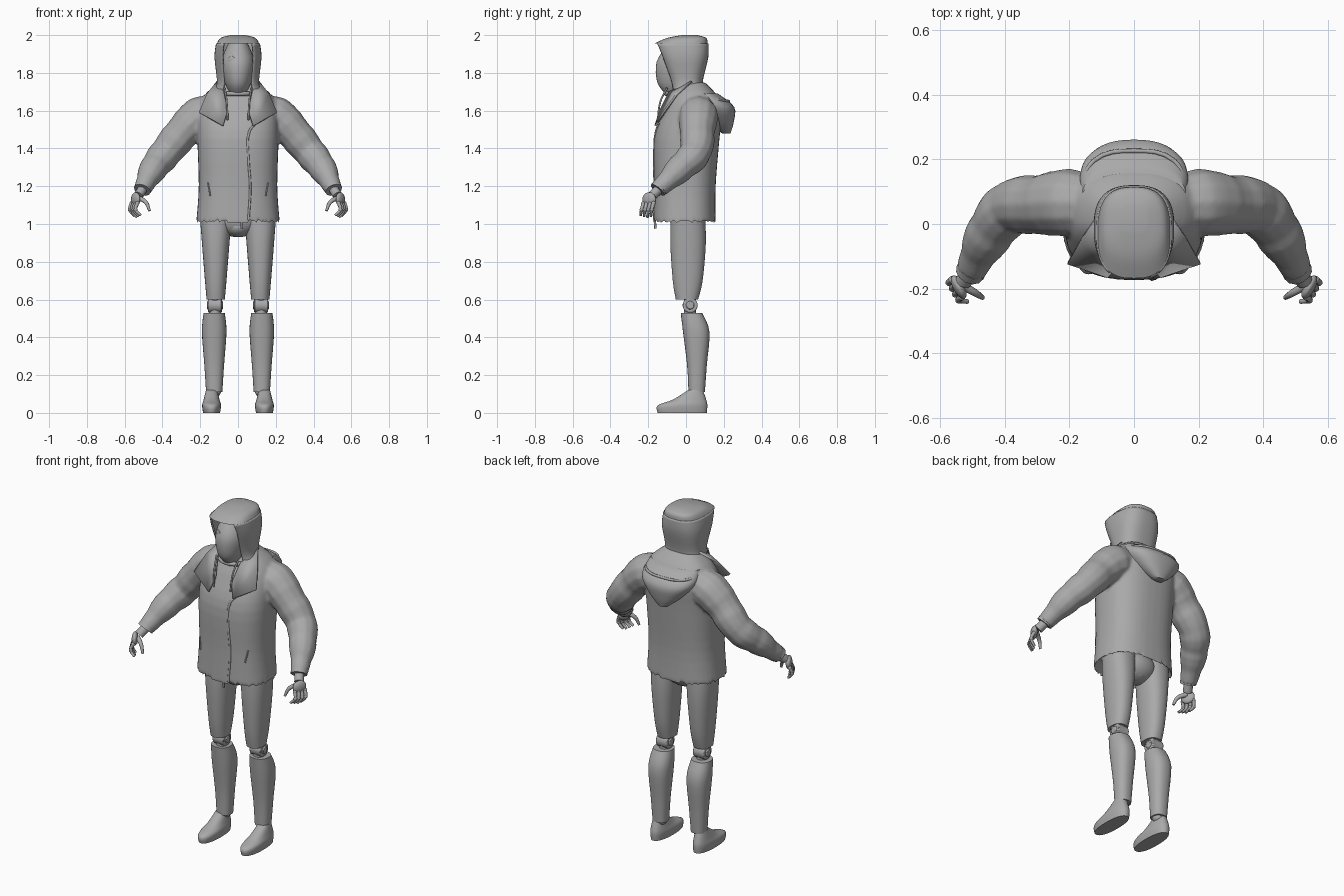
import bpy, bmesh
from math import sin, cos, pi, radians, copysign
from mathutils import Vector

if "Cube" in bpy.data.objects:
    bpy.data.objects.remove(bpy.data.objects["Cube"])

grey_colour = (0.4, 0.4, 0.4, 1)
grey = bpy.data.materials.new("matte_grey")
grey.use_nodes = True
grey.diffuse_color = grey_colour
grey.node_tree.nodes["Principled BSDF"].inputs["Base Color"].default_value = grey_colour


def select(*objects):
    bpy.ops.object.select_all(action='DESELECT')
    for item in objects:
        item.select_set(True)
    bpy.context.view_layer.objects.active = objects[0]


def finish(item, angle=50):
    item.data.materials.clear()
    item.data.materials.append(grey)
    select(item)
    bpy.ops.object.shade_smooth_by_angle(angle=radians(angle))
    return item


def link(name, data):
    item = bpy.data.objects.new(name, data)
    bpy.context.collection.objects.link(item)
    return item


def from_bmesh(name, bm):
    bmesh.ops.recalc_face_normals(bm, faces=bm.faces)
    mesh = bpy.data.meshes.new(name)
    bm.to_mesh(mesh)
    bm.free()
    return link(name, mesh)


def add_modifier(item, kind, **settings):
    modifier = item.modifiers.new(kind.title(), kind)
    for key, value in settings.items():
        setattr(modifier, key, value)


def smooth(keys, steps=4):
    """Spline through a few key points of four numbers each."""
    keys = [Vector(key) for key in keys]
    padded = [keys[0], *keys, keys[-1]]
    result = []
    for a, b, c, d in zip(padded, padded[1:], padded[2:], padded[3:]):
        for i in range(steps):
            t = i / steps
            bend = (2 * a - 5 * b + 4 * c - d) * t * t + (3 * b - a - 3 * c + d) * t ** 3
            result.append(b + ((c - a) * t + bend) / 2)
    return result + [keys[-1]]


def loft(name, keys, centre=0, power=2.3, reach=180, hollow=0, count=40):
    """Superellipse rings; key = height, half width, front y, back y."""
    closed = reach == 180
    rings = smooth(keys)
    if hollow:
        height, half, front, back = rings[0]
        rim = hollow / 2
        rings.insert(0, (height + hollow, half - rim, front + rim, back - rim))
    bm = bmesh.new()
    rows = []
    for height, half, front, back in rings:
        row = []
        for i in range(count if closed else count + 1):
            angle = radians(reach) * (2 * i / count - 1)
            across, along = (copysign(abs(f) ** (2 / power), f) for f in (sin(angle), cos(angle)))
            row.append(bm.verts.new((centre + half * across,
                                     (front + back + (back - front) * along) / 2, height)))
        rows.append(row)
    for low, high in zip(rows, rows[1:]):
        for i in range(count):
            j = (i + 1) % len(low)
            bm.faces.new((low[i], low[j], high[j], high[i]))
    if closed:
        bm.faces.new(rows[0])
        bm.faces.new(rows[-1])
    return from_bmesh(name, bm)


def tube(name, points, side=1):
    """Round smooth tube; point = x, y, z, radius."""
    curve = bpy.data.curves.new(name, 'CURVE')
    curve.dimensions = '3D'
    curve.bevel_depth = 1
    curve.bevel_resolution = curve.resolution_u = 4
    curve.use_fill_caps = True
    spline = curve.splines.new('BEZIER')
    spline.bezier_points.add(len(points) - 1)
    for knot, (x, y, z, radius) in zip(spline.bezier_points, points):
        knot.co, knot.radius = (side * x, y, z), radius
        knot.handle_left_type = knot.handle_right_type = 'AUTO'
    select(link(name, curve))
    bpy.ops.object.convert(target='MESH')
    return finish(bpy.context.object)


def cord(name, path, radius, side=1):
    return tube(name, [(*point, radius) for point in path], side)


def ball(name, location, size, rotation=(0, 0, 0)):
    bpy.ops.mesh.primitive_uv_sphere_add(segments=20, ring_count=12, location=location, rotation=rotation)
    item = bpy.context.object
    item.name, item.scale = name, size
    finish(item)


def disc(name, location, radius, depth):
    bpy.ops.mesh.primitive_cylinder_add(vertices=24, radius=radius, depth=depth,
                                        location=location, rotation=(0, pi / 2, 0))
    item = bpy.context.object
    item.name = name
    add_modifier(item, 'BEVEL', width=0.005, segments=2)
    finish(item)


def plate(name, corners, thickness, side=1):
    bm = bmesh.new()
    bm.faces.new([bm.verts.new((side * x, y, z)) for x, y, z in corners])
    item = from_bmesh(name, bm)
    add_modifier(item, 'SOLIDIFY', thickness=thickness, offset=0)
    finish(item)


# Jacket: body with hollow hem, and wrinkled sleeves fused into one cloth surface
jacket = loft("jacket", [(1, .222, -.174, .157), (1.2, .208, -.17, .157), (1.45, .215, -.17, .177),
                         (1.6, .21, -.12, .19), (1.68, .18, -.08, .165), (1.75, .1, -.05, .1)],
              power=2.5, hollow=.06)
sleeve = smooth([(.1, .06, 1.6, .08), (.2, .066, 1.57, .105), (.28, .06, 1.5, .095),
                 (.38, .05, 1.38, .086), (.45, -.035, 1.29, .074), (.505, -.145, 1.185, .045)])
for i, knot in enumerate(sleeve):
    knot.w *= 1 + .06 * sin(2 * i) * i / len(sleeve)
sleeves = [tube("sleeve", sleeve, side) for side in (1, -1)]
select(jacket, *sleeves)
bpy.ops.object.join()
add_modifier(jacket, 'REMESH', mode='VOXEL', voxel_size=.009)
add_modifier(jacket, 'SMOOTH', factor=.5, iterations=5)
bpy.ops.object.convert(target='MESH')
finish(jacket, 60)

# Spare hood hanging on the back, with its rolled rim
finish(loft("hanging_hood", [(1.48, .03, .19, .235), (1.54, .1, .12, .253),
                             (1.62, .165, .04, .255), (1.69, .16, .01, .17)]))
rim = [(-.16, .12, 1.66), (-.125, .195, 1.655), (0, .226, 1.65)]
cord("hanging_hood_rim", rim + [(-x, y, z) for x, y, z in rim[-2::-1]], .007)

# Raised hood, open at the face, with a closed crown forming the brim
brim = (1.955, .112, -.168, .115)
hood = loft("raised_hood", [(1.67, .145, -.08, .11), (1.74, .108, -.08, .083), (1.88, .12, -.135, .113), brim],
            power=2.7, reach=145)
add_modifier(hood, 'SOLIDIFY', thickness=.009, offset=0)
finish(hood)
finish(loft("hood_crown", [brim, (1.985, .092, -.1, .107), (2, .04, -.02, .06)], power=2.7), 60)

# Masked head with a lens, neck and collar
finish(loft("mask", [(1.69, .04, -.11, 0), (1.75, .07, -.152, .06),
                     (1.86, .087, -.155, .085), (1.96, .05, -.09, .05)], power=2.1))
ball("eye_lens", (-.035, -.137, 1.868), (.02, .006, .022), (0, 0, radians(-20)))
cord("neck", [(0, 0, 1.6), (0, -.015, 1.73)], .06)
bpy.ops.mesh.primitive_torus_add(location=(0, -.02, 1.69), major_radius=.085, minor_radius=.012)
bpy.context.object.name = "inner_collar"
finish(bpy.context.object)

# Front closure and toggle on the hem cord
cord("zip_flap_edge", [(.09, -.142, 1.53), (.06, -.159, 1.49), (.055, -.168, 1.35), (.065, -.167, 1.2),
                       (.055, -.17, 1.02)], .006)
cord("hem_toggle", [(.02, -.165, 1.03), (.02, -.162, .975)], .006)

# Pelvis between the legs
ball("pelvis", (0, .01, 1.02), (.125, .095, .09))
ball("crotch_guard", (0, .005, .985), (.07, .085, .055))

for side, tag in ((1, "left"), (-1, "right")):
    # Open lapel, drawcord and pocket slit
    plate(tag + "_lapel", [(.11, .03, 1.755), (.165, -.05, 1.685), (.205, -.12, 1.59),
                           (.08, -.162, 1.52), (.055, -.135, 1.6), (.075, -.085, 1.7)], .012, side)
    cord(tag + "_drawcord", [(.07, -.1, 1.72), (.06, -.135, 1.65), (.055, -.15, 1.55)], .005, side)
    cord(tag + "_pocket", [(.16, -.132, 1.22), (.147, -.143, 1.15)], .004, side)

    # Leg: thigh shell, hinged knee, shin shell, ankle, foot
    finish(loft(tag + "_thigh", [(1.06, .085, -.08, .1), (.9, .073, -.083, .105),
                                 (.7, .057, -.07, .088), (.6, .048, -.054, .064)], side * .118))
    knee = Vector((side * .122, .022, .57))
    disc(tag + "_knee_hinge", knee, .04, .072)
    disc(tag + "_knee_pin", knee, .022, .086)
    drop = Vector((0, 0, .06))
    cord(tag + "_knee_post", [knee + drop, knee - drop], .032)
    finish(loft(tag + "_shin", [(.53, .056, -.028, .085), (.43, .065, -.016, .124),
                                (.25, .052, .006, .11), (.11, .043, .013, .1)], side * .126))
    ball(tag + "_ankle", (side * .125, .055, .115), (.035, .035, .035))
    finish(loft(tag + "_foot", [(0, .045, -.15, .11), (.04, .05, -.15, .113),
                                (.07, .042, -.07, .107), (.12, .03, .01, .09)], side * .14))

    # Hand: wrist, cuff, palm, jointed fingers, thumb
    cord(tag + "_wrist", [(.503, -.14, 1.19), (.527, -.178, 1.15)], .026, side)
    cord(tag + "_cuff", [(.499, -.134, 1.2), (.507, -.15, 1.18)], .046, side)
    ball(tag + "_palm", (side * .542, -.195, 1.13), (.018, .04, .038), (0, 0, side * radians(-28)))
    for i in range(4):
        base = Vector((.563 - .01 * i, -.172 - .018 * i, 1.11))
        middle = base + Vector((.009, -.009, -.034))
        tip = base + Vector((-.018, -.014, -.074 + .005 * abs(i - 1)))
        tube(f"{tag}_finger_{i + 1}", [(*base, .01), (*middle, .009), (*tip, .007)], side)
        for joint in (base, middle):
            ball(f"{tag}_knuckle_{i + 1}", (side * joint.x, joint.y, joint.z), (.011, .011, .011))
    tube(tag + "_thumb", [(.53, -.19, 1.14, .014), (.488, -.215, 1.115, .011), (.468, -.228, 1.07, .007)], side)
